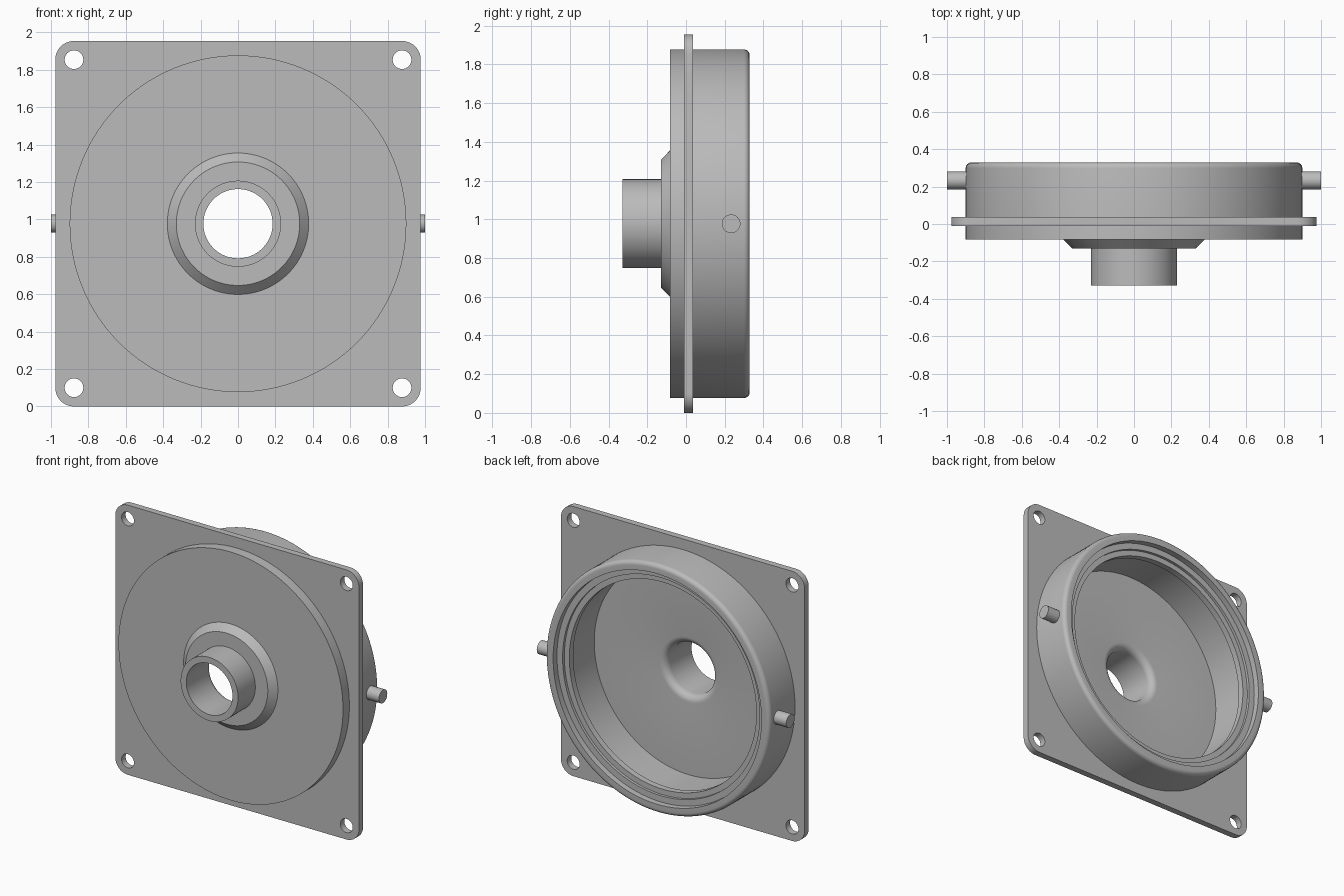
import bpy, bmesh
from math import pi, cos, sin, radians
from mathutils import Matrix, Vector

if "Cube" in bpy.data.objects:
    bpy.data.objects.remove(bpy.data.objects["Cube"], do_unlink=True)

HALF = 0.977      # half side of the square flange, also the axis height
BODY_R = 0.9

grey = bpy.data.materials.new("plain grey")
grey.use_nodes = True
grey.diffuse_color = (0.5, 0.5, 0.5, 1)
grey.node_tree.nodes["Principled BSDF"].inputs["Base Color"].default_value = (0.5, 0.5, 0.5, 1)


def add_object(name, bm):
    """Turn a bmesh into a cleanly shaded object on the housing axis."""
    bmesh.ops.remove_doubles(bm, verts=bm.verts, dist=1e-5)
    bmesh.ops.recalc_face_normals(bm, faces=bm.faces)
    mesh = bpy.data.meshes.new(name)
    bm.to_mesh(mesh)
    bm.free()
    mesh.materials.append(grey)
    obj = bpy.data.objects.new(name, mesh)
    obj.location.z = HALF
    bpy.context.collection.objects.link(obj)
    bpy.ops.object.select_all(action='DESELECT')
    obj.select_set(True)
    bpy.context.view_layer.objects.active = obj
    bpy.ops.object.shade_smooth_by_angle(angle=radians(30))
    return obj


def arc(cx, cy, r, start, end, steps):
    angles = [radians(start + (end - start) * i / steps) for i in range(steps + 1)]
    return [(cx + r * cos(a), cy + r * sin(a)) for a in angles]


# Housing: closed radius/depth profile turned about the y axis
profile = [(0.185, -0.328), (0.23, -0.328), (0.23, -0.13), (0.33, -0.13),
           (0.378, -0.083), (BODY_R, -0.083)]
profile += arc(BODY_R - 0.03, 0.299, 0.03, 0, 90, 6)         # rounded rear rim
profile += [(0.835, 0.329), (0.835, 0.285), (0.79, 0.285), (0.79, 0.265),
            (0.75, 0.265), (0.75, 0.22), (0.76, 0.22), (0.76, -0.035)]
profile += arc(0.235, -0.085, 0.05, 90, 180, 6)              # flared bore mouth
bm = bmesh.new()
verts = [bm.verts.new((r, y, 0)) for r, y in profile]
edges = [bm.edges.new((v, verts[i - 1])) for i, v in enumerate(verts)]
bmesh.ops.spin(bm, geom=verts + edges, cent=(0, 0, 0), axis=(0, 1, 0),
               angle=2 * pi, steps=128)
add_object("round_housing", bm)

# Flange: rounded square outline with bolt holes and a central opening
inset = HALF - 0.1
outline = []
for i, (sx, sy) in enumerate([(1, 1), (-1, 1), (-1, -1), (1, -1)]):
    outline += arc(sx * inset, sy * inset, 0.1, 90 * i, 90 * i + 90, 10)
loops = [outline, arc(0, 0, BODY_R - 0.01, 0, 360, 128)[:-1]]
loops += [arc(sx * inset, sy * inset, 0.05, 0, 360, 32)[:-1]
          for sx in (-1, 1) for sy in (-1, 1)]
curve = bpy.data.curves.new("flange_outline", 'CURVE')
curve.dimensions = '2D'
curve.fill_mode = 'BOTH'
curve.extrude = 0.0235
for loop in loops:
    spline = curve.splines.new('POLY')
    spline.points.add(len(loop) - 1)
    for point, (x, y) in zip(spline.points, loop):
        point.co = (x, y, 0, 1)
    spline.use_cyclic_u = True
helper = bpy.data.objects.new("flange_helper", curve)
bpy.context.collection.objects.link(helper)
filled = helper.evaluated_get(bpy.context.evaluated_depsgraph_get()).to_mesh()
bm = bmesh.new()
bm.from_mesh(filled)
bpy.data.objects.remove(helper, do_unlink=True)
bm.transform(Matrix.Translation((0, 0.0135, 0)) @ Matrix.Rotation(pi / 2, 4, 'X'))
add_object("square_flange", bm)

# Side pins
for side, name in ((1, "left_pin"), (-1, "right_pin")):
    bm = bmesh.new()
    bmesh.ops.create_cone(bm, cap_ends=True, segments=32, radius1=0.048,
                          radius2=0.048, depth=0.13)
    bm.transform(Matrix.Translation(Vector((side * 0.935, 0.233, 0)))
                 @ Matrix.Rotation(pi / 2, 4, 'Y'))
    add_object(name, bm)
